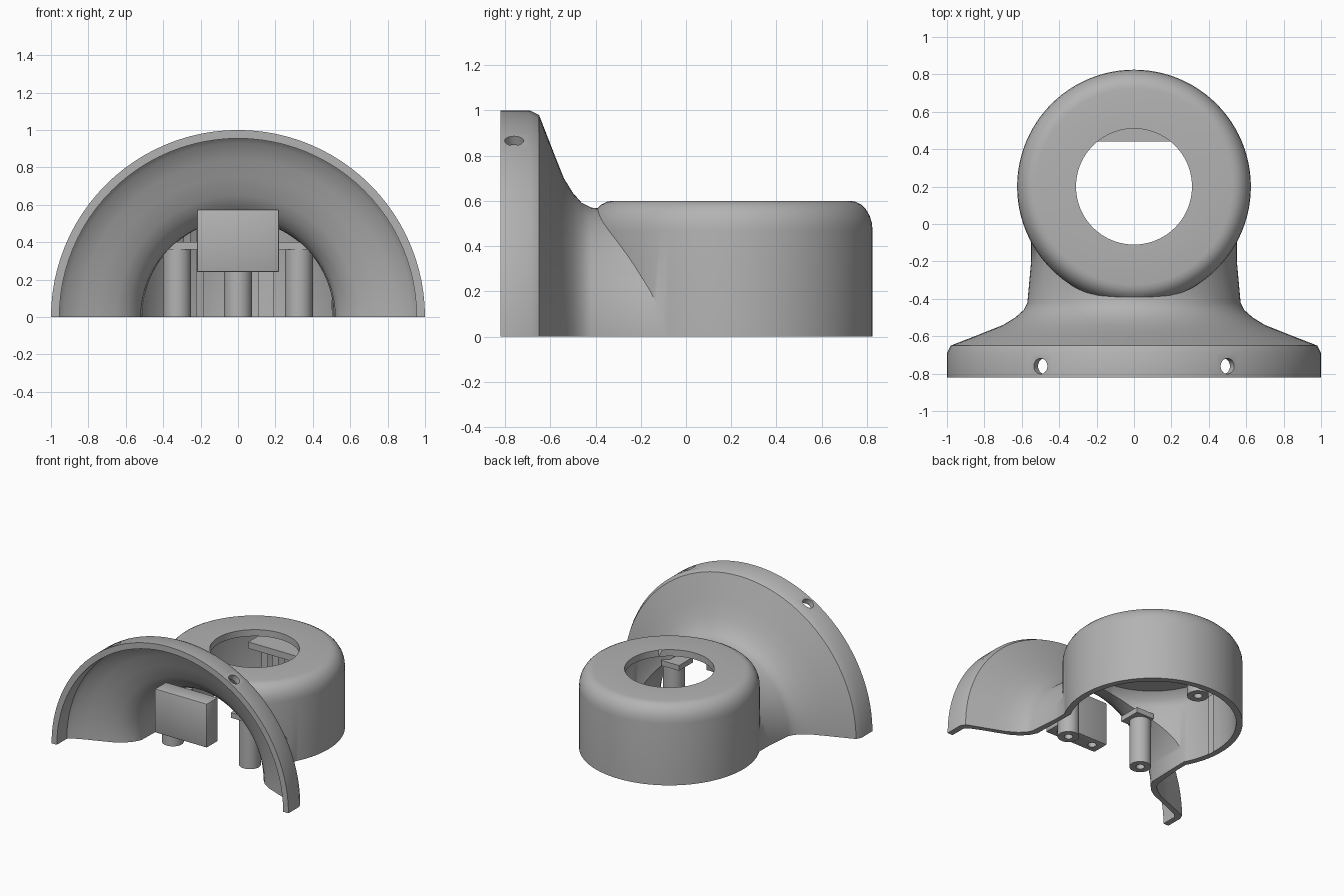
import bpy, bmesh, math
from mathutils import Matrix, Vector

cube = bpy.data.objects.get("Cube")
if cube:
    bpy.data.objects.remove(cube, do_unlink=True)

grey = bpy.data.materials.new("plain_grey")
grey.use_nodes = True
grey.diffuse_color = (0.45, 0.45, 0.45, 1)
grey.node_tree.nodes["Principled BSDF"].inputs["Base Color"].default_value = grey.diffuse_color


def finish(name, bm):
    bmesh.ops.recalc_face_normals(bm, faces=bm.faces)
    mesh = bpy.data.meshes.new(name)
    bm.to_mesh(mesh)
    bm.free()
    mesh.materials.append(grey)
    obj = bpy.data.objects.new(name, mesh)
    bpy.context.collection.objects.link(obj)
    return obj


def lathe(name, profile, matrix, steps=96):
    """Revolve a (radius, height) profile around its own z, then place it."""
    bm = bmesh.new()
    verts = [bm.verts.new((r, 0, h)) for r, h in profile]
    edges = [bm.edges.new(pair) for pair in zip(verts, verts[1:])]
    bmesh.ops.spin(bm, geom=verts + edges, cent=(0, 0, 0), axis=(0, 0, 1),
                   angle=math.tau, steps=steps)
    bmesh.ops.remove_doubles(bm, verts=bm.verts, dist=0.0002)
    bmesh.ops.transform(bm, matrix=matrix, verts=bm.verts)
    return finish(name, bm)


def block(name, low, high):
    low, high = Vector(low), Vector(high)
    bm = bmesh.new()
    bmesh.ops.create_cube(bm, size=1, matrix=Matrix.Translation((low + high) / 2)
                          @ Matrix.Diagonal((*(high - low), 1)))
    return finish(name, bm)


def activate(obj):
    bpy.ops.object.select_all(action='DESELECT')
    obj.select_set(True)
    bpy.context.view_layer.objects.active = obj


def combine(obj, other, operation):
    mod = obj.modifiers.new("boolean", 'BOOLEAN')
    mod.operation, mod.solver, mod.object = operation, 'EXACT', other
    activate(obj)
    bpy.ops.object.modifier_apply(modifier=mod.name)
    bpy.data.objects.remove(other, do_unlink=True)


def bevel(obj, width):
    mod = obj.modifiers.new("bevel", 'BEVEL')
    mod.width, mod.segments = width, 2
    activate(obj)
    bpy.ops.object.modifier_apply(modifier=mod.name)


def smooth(obj):
    activate(obj)
    bpy.ops.object.shade_smooth_by_angle(angle=math.radians(35))


cap_place = Matrix.Translation((0, 0.2, 0))
along_y = Matrix.Rotation(-math.pi / 2, 4, 'X')

# Housing: round cap joined to a half funnel
shoulder = [(0.525 + 0.1 * math.cos(a), 0.47 + 0.13 * math.sin(a))
            for a in (math.radians(15 * i) for i in range(7))]
housing = lathe("housing", [(0, -0.1), (0.625, -0.1)] + shoulder + [(0, 0.6)], cap_place)
flare = [(1.0, -0.69), (0.98, -0.65), (0.89, -0.615), (0.8, -0.58), (0.7, -0.54),
         (0.635, -0.5), (0.59, -0.46), (0.57, -0.42), (0.55, -0.2)]
combine(housing, lathe("funnel", [(0, -0.82), (1.0, -0.82)] + flare + [(0.55, 0), (0, 0)],
                       along_y), 'UNION')

# Hollow inside, top opening and flat underside
cap_cavity = [(0, -0.2), (0.58, -0.2), (0.58, 0.46), (0.56, 0.51), (0.51, 0.55),
              (0.31, 0.55), (0.31, 0.8), (0, 0.8)]
combine(housing, lathe("cap_cavity", cap_cavity, cap_place), 'DIFFERENCE')
bore = [(0, -0.9), (0.955, -0.9), (0.955, -0.7), (0.93, -0.675), (0.84, -0.635),
        (0.75, -0.6), (0.65, -0.56), (0.59, -0.52), (0.545, -0.47), (0.52, -0.42),
        (0.51, 0.02), (0, 0.02)]
combine(housing, lathe("funnel_bore", bore, along_y), 'DIFFERENCE')
combine(housing, block("underside_trim", (-1.2, -1.2, -1.2), (1.2, 1.2, 0)), 'DIFFERENCE')

# Radial screw holes through the rim
for side in (-1, 1):
    place = Matrix.Translation((0, -0.76, 0)) @ Matrix.Rotation(side * math.radians(30), 4, 'Y')
    drill = [(0, 0.8), (0.042, 0.8), (0.042, 1.1), (0, 1.1)]
    combine(housing, lathe("rim_drill", drill, place, 20), 'DIFFERENCE')
smooth(housing)

# Mounting block under the funnel with two screw holes
mount = block("mounting_block", (-0.22, -0.69, 0.24), (0.22, -0.555, 0.575))
bevel(mount, 0.008)
for side in (-1, 1):
    drill = [(0, 0.1), (0.03, 0.1), (0.03, 0.4), (0, 0.4)]
    combine(mount, lathe("block_drill", drill, Matrix.Translation((side * 0.14, -0.62, 0)), 16),
            'DIFFERENCE')
smooth(mount)


# Hollow-ended screw posts
def post(name, x, y, height):
    profile = [(0, 0.15), (0.03, 0.15), (0.03, 0), (0.075, 0), (0.075, height), (0, height)]
    smooth(lathe(name, profile, Matrix.Translation((x, y, 0)), 32))


for label, side in (("left", 1), ("right", -1)):
    post(label + "_post", side * 0.325, -0.32, 0.38)
    xs = sorted((side * 0.22, side * 0.37))
    block(label + "_post_plate", (xs[0], -0.4, 0.36), (xs[1], -0.23, 0.4))
post("back_post", 0, 0.69, 0.47)

# Ledge above the back post
block("back_ledge", (-0.22, 0.44, 0.45), (0.22, 0.745, 0.5))
